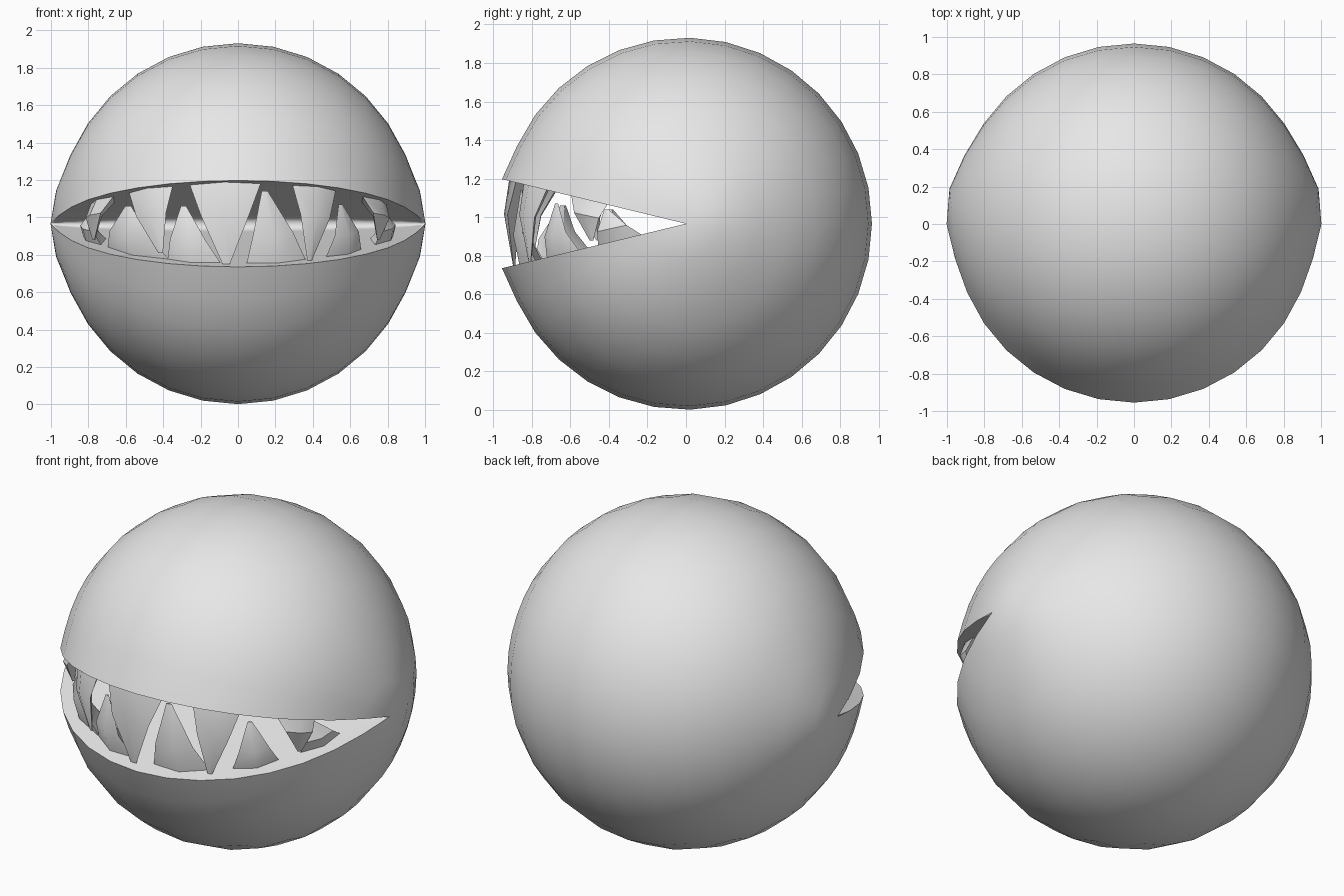
import bpy, bmesh, math

if "Cube" in bpy.data.objects:
    bpy.data.objects.remove(bpy.data.objects["Cube"])

R, CZ = 0.965, 0.966            # ball radius and centre height
LIP = math.radians(13.6)        # half opening angle of the mouth

grey = bpy.data.materials.new("light grey")
grey.diffuse_color = (0.8, 0.8, 0.8, 1)
grey.use_nodes = True
grey.node_tree.nodes["Principled BSDF"].inputs["Base Color"].default_value = grey.diffuse_color


def finish(bm, name):
    bmesh.ops.recalc_face_normals(bm, faces=bm.faces)
    mesh = bpy.data.meshes.new(name)
    bm.to_mesh(mesh)
    bm.free()
    mesh.materials.append(grey)
    obj = bpy.data.objects.new(name, mesh)
    bpy.context.collection.objects.link(obj)
    return obj


def ball_point(t, phi, f):
    """Point at angle t from the x pole and phi around it, scaled towards the axis by f."""
    rho = R * math.sin(t) * f
    x, y, z = R * math.cos(t), -rho * math.cos(phi), rho * math.sin(phi)
    if abs(x) > 0.75:           # slight cheek bulge at the mouth corners
        x *= 1 + 0.047 * math.exp(-((y - 0.11) ** 2 + z * z) / 0.06)
    return x, y, z + CZ


# Ball with a wedge mouth: a closed section loop carried from pole to pole
STEPS, RINGS = 30, 16
section = []
for i in range(STEPS + 1):
    phi = LIP + (2 * math.pi - 2 * LIP) * i / STEPS
    section.append((phi, 1.018 if i in (0, STEPS) else 1.0))
section += [(-LIP * 1.3, 0.15), (0, 0), (LIP * 1.3, 0.15)]
n = len(section)

bm = bmesh.new()
rings = [[bm.verts.new(ball_point(math.pi * k / RINGS, p, f)) for p, f in section]
         for k in range(1, RINGS)]
for a, b in zip(rings, rings[1:]):
    for i in range(n):
        j = (i + 1) % n
        bm.faces.new((a[i], a[j], b[j], b[i]))
for t, ring in ((0, rings[0]), (math.pi, rings[-1])):
    pole = bm.verts.new(ball_point(t, 0, 0))
    for i in range(n):
        bm.faces.new((pole, ring[i], ring[(i + 1) % n]))
    for i in (0, STEPS):
        bm.edges.get((pole, ring[i])).smooth = False
for f in bm.faces:
    f.smooth = True
# crisp lips
for a, b in zip(rings, rings[1:]):
    for i in (0, STEPS):
        bm.edges.get((a[i], b[i])).smooth = False
finish(bm, "ball_body")


def tooth(name, a0, a1, tip, tip_z, upper):
    """Curved fang between angles a0..a1 (degrees from the front), rooted in a jaw."""
    r = 0.92 if upper else 0.89
    side = 1 if upper else -1
    bm = bmesh.new()

    def at(a, rad, z):
        a = math.radians(a)
        return bm.verts.new((rad * math.sin(a), -rad * math.cos(a), z))

    def root(a, rad):
        depth = rad * math.cos(math.radians(a))
        return CZ + side * (depth * math.tan(LIP) + 0.008)

    rows = []
    for k in (0, 0.4, 1):                       # root, belly, tip
        row = []
        w = 1 - k * 0.9 if k else 1
        bulge = 0.035 if k == 0.4 else 0
        for u, inset in ((0, 0.03), (0.5, 0), (1, 0.03), (0.5, 0.12)):
            base = a0 + (a1 - a0) * u
            a = tip + (base - tip) * w
            rad = r - inset * w + bulge - 0.02 * k
            z0 = root(base, rad - bulge)
            row.append(at(a, rad, z0 + (tip_z - z0) * k))
        rows.append(row)
    for p, q in zip(rows, rows[1:]):
        for i in range(4):
            j = (i + 1) % 4
            bm.faces.new((p[i], p[j], q[j], q[i]))
    bm.faces.new(rows[0])
    bm.faces.new(rows[-1])
    obj = finish(bm, name)
    bpy.ops.object.select_all(action='DESELECT')
    obj.select_set(True)
    bpy.context.view_layer.objects.active = obj
    bpy.ops.object.shade_smooth_by_angle(angle=math.radians(35))


# Fangs: start angle, end angle, tip angle, tip height
upper_teeth = [(-62, -48, -60, 0.88), (-41, -23, -27, 0.81), (-17, 8, -4, 0.75),
               (19, 36, 25, 0.77), (48, 63, 57, 0.88)]
lower_teeth = [(-74, -58, -63, 1.04), (-54, -25, -43, 1.06), (-26, -6, -20, 1.06),
               (3, 25, 9, 1.14), (33, 50, 39, 1.07), (58, 75, 61, 1.04)]
for i, t in enumerate(upper_teeth):
    tooth(f"upper_tooth_{i + 1}", *t, True)
for i, t in enumerate(lower_teeth):
    tooth(f"lower_tooth_{i + 1}", *t, False)
